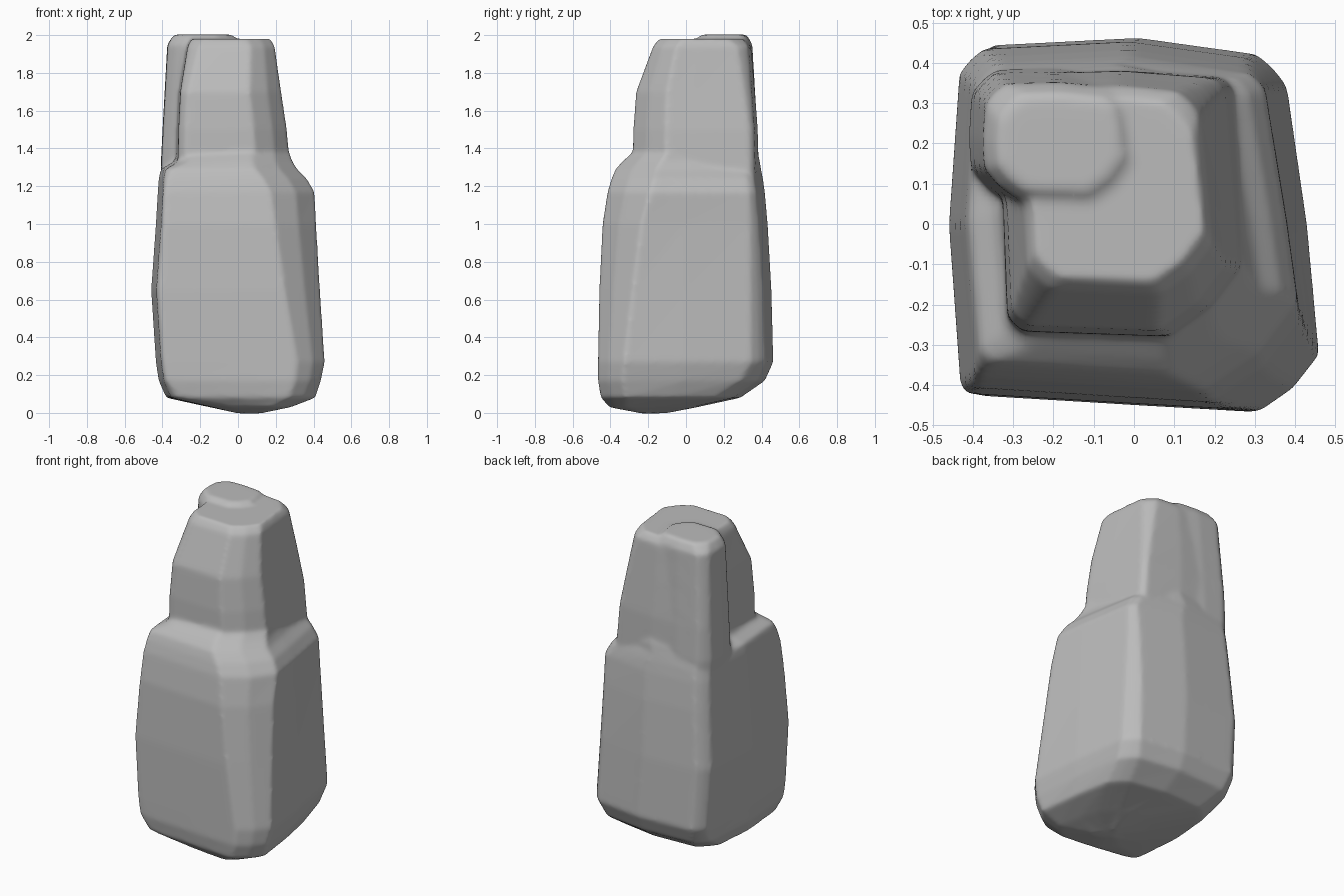
import bpy
import bmesh
from mathutils import Vector

default_cube = bpy.data.objects.get("Cube")
if default_cube:
    bpy.data.objects.remove(default_cube, do_unlink=True)

# One plain stone colour
stone = bpy.data.materials.new("grey stone")
stone.use_nodes = True
grey = (0.5, 0.5, 0.5, 1)
stone.diffuse_color = grey
stone.node_tree.nodes["Principled BSDF"].inputs["Base Color"].default_value = grey


def skew(point, left, right, front, back, amount):
    """Pull the sides out of square so the block looks naturally worn."""
    u = (2 * point.x - left - right) / (right - left)
    v = (2 * point.y - front - back) / (back - front)
    x, y = point
    x -= amount * 0.06 * max(u, 0) * max(v + 0.5, 0)
    x += amount * 0.03 * max(-u, 0) * abs(v)
    y += amount * 0.025 * (1 - u) * max(-v, 0)
    y -= amount * 0.05 * abs(u + 0.25) * max(v, 0)
    return x, y


def outline(left, right, front, back, cuts, amount):
    """Rectangle with four softened corner cuts and a point in each side."""
    corners = [Vector(c) for c in
               ((right, front), (right, back), (left, back), (left, front))]
    points = []
    for i, corner in enumerate(corners):
        before, after = corners[i - 1], corners[(i + 1) % len(corners)]
        start = corner + (before - corner).normalized() * cuts[i]
        end = corner + (after - corner).normalized() * cuts[i]
        middle = ((start + end) / 2).lerp(corner, 0.14)
        points += [start, middle, end, (corner + after) / 2]
    return [skew(p, left, right, front, back, amount) for p in points]


def loft(bm, rings, amount):
    """Skin a stack of outlines and close both ends."""
    previous = None
    for z, left, right, front, back, *cuts in rings:
        ring = [bm.verts.new((x, y, z))
                for x, y in outline(left, right, front, back, cuts, amount)]
        if previous:
            for i in range(len(ring)):
                j = (i + 1) % len(ring)
                bm.faces.new((previous[i], previous[j], ring[j], ring[i]))
        else:
            bm.faces.new(ring[::-1])
        previous = ring
    bm.faces.new(previous)


# Ring layout: height, left, right, front, back, then the corner cuts
# (front +x, back +x, back -x, front -x)
rock = bmesh.new()

# Broad lower block with a worn underside and sloping shoulders
loft(rock, [
    (-.003, 0, .12, -.25, -.1, .03, .03, .03, .03),
    (.03, -.15, .28, -.42, .07, .1, .1, .1, .1),
    (.08, -.38, .41, -.46, .3, .14, .1, .1, .04),
    (.17, -.42, .44, -.475, .43, .14, .09, .07, .02),
    (.27, -.435, .46, -.475, .475, .15, .08, .06, .02),
    (.65, -.46, .435, -.47, .465, .19, .07, .06, .02),
    (1, -.435, .415, -.455, .445, .22, .05, .06, .015),
    (1.17, -.425, .41, -.43, .43, .24, .04, .06, .01),
    (1.24, -.42, .37, -.41, .42, .24, .04, .06, .02),
    (1.29, -.41, .32, -.39, .41, .23, .04, .06, .03),
    (1.33, -.34, .295, -.355, .405, .22, .04, .05, .05),
    (1.39, -.32, .275, -.29, .39, .2, .04, .05, .05),
], 1)

# Tapering upper column set back from the shoulders
loft(rock, [
    (1.2, -.33, .285, -.29, .39, .18, .03, .05, .04),
    (1.5, -.325, .26, -.285, .385, .18, .03, .05, .04),
    (1.7, -.315, .23, -.27, .37, .17, .04, .05, .04),
    (1.94, -.275, .195, -.18, .35, .13, .06, .05, .06),
    (1.98, -.255, .175, -.15, .32, .13, .08, .05, .06),
], .4)

# Raised slab along the rear corner, standing beside the open ledge
loft(rock, [
    (.9, -.38, 0, .05, .38, .05, .03, .06, .09),
    (1.3, -.41, 0, .04, .39, .05, .03, .06, .09),
    (1.5, -.4, 0, .04, .382, .05, .03, .05, .09),
    (1.95, -.375, 0, .05, .355, .08, .03, .05, .08),
    (2.003, -.34, -.02, .07, .325, .1, .03, .06, .07),
], .3)

bmesh.ops.recalc_face_normals(rock, faces=rock.faces)
mesh = bpy.data.meshes.new("standing_stone")
rock.to_mesh(mesh)
rock.free()
mesh.materials.append(stone)
stone_object = bpy.data.objects.new("standing_stone", mesh)
bpy.context.collection.objects.link(stone_object)

# Fuse the masses into one skin and soften the joins
fuse = stone_object.modifiers.new("fuse", "REMESH")
fuse.mode = "VOXEL"
fuse.voxel_size = 0.012
fuse.use_smooth_shade = True
soften = stone_object.modifiers.new("soften", "SMOOTH")
soften.factor = 0.5
soften.iterations = 9
